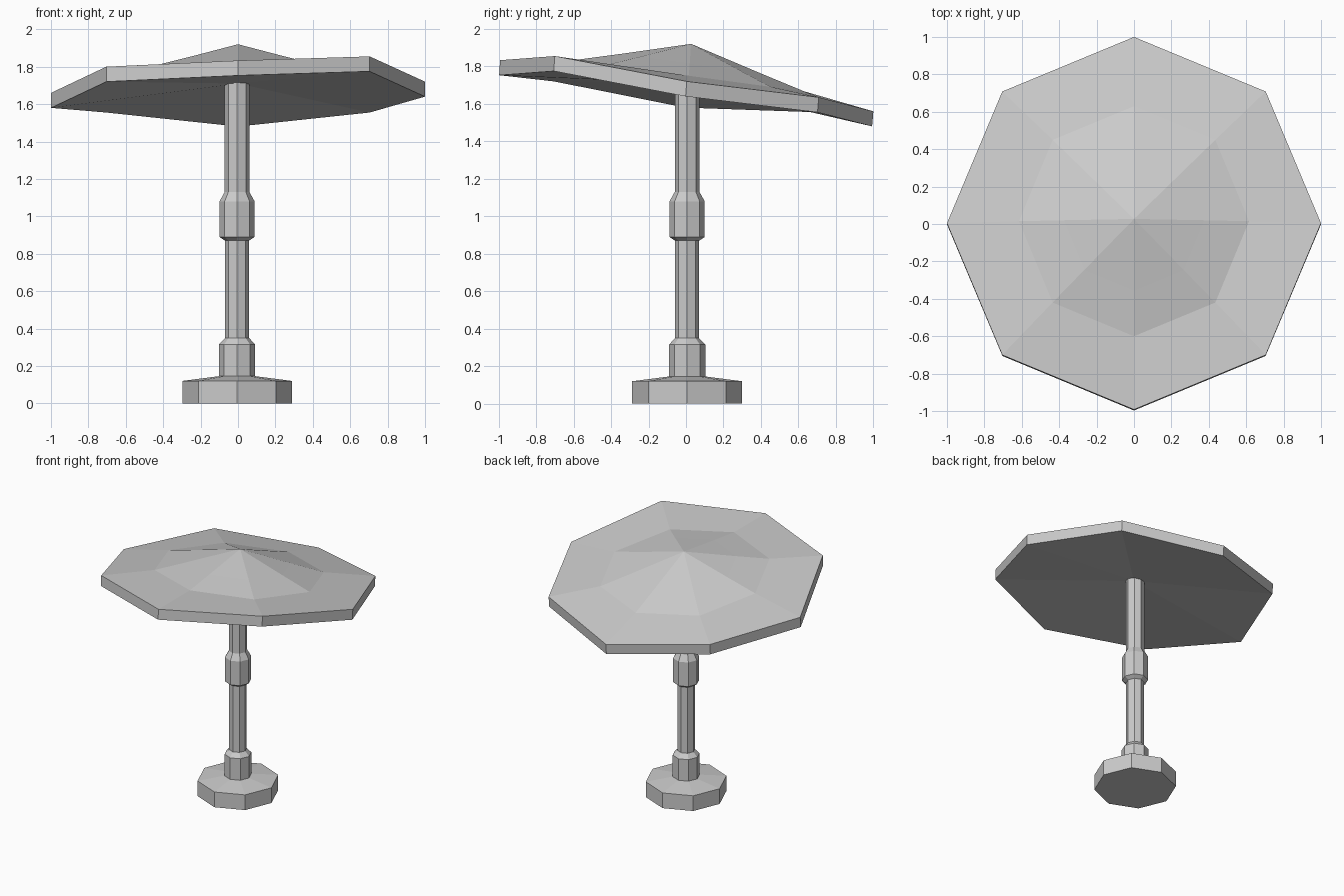
import bpy, bmesh
from math import cos, sin, pi

if "Cube" in bpy.data.objects:
    bpy.data.objects.remove(bpy.data.objects["Cube"])

N = 8


def make_object(name, bm):
    bmesh.ops.recalc_face_normals(bm, faces=bm.faces)
    mesh = bpy.data.meshes.new(name)
    bm.to_mesh(mesh)
    bm.free()
    obj = bpy.data.objects.new(name, mesh)
    bpy.context.collection.objects.link(obj)
    return obj


def bridge(bm, a, b):
    for i in range(N):
        j = (i + 1) % N
        bm.faces.new((a[i], a[j], b[j], b[i]))


def fan(bm, ring, centre):
    tip = bm.verts.new(centre)
    for i in range(N):
        bm.faces.new((ring[i], ring[(i + 1) % N], tip))


def ring(bm, radius, heights, cx=0, cy=0):
    return [bm.verts.new((cx + radius * cos(2 * pi * i / N),
                          cy + radius * sin(2 * pi * i / N), heights[i]))
            for i in range(N)]


def turned(name, profile):
    bm = bmesh.new()
    rings = [ring(bm, r, [z] * N, -0.005, 0.006) for r, z in profile]
    for a, b in zip(rings, rings[1:]):
        bridge(bm, a, b)
    bm.faces.new(rings[0])
    bm.faces.new(rings[-1])
    return make_object(name, bm)


# Weighted foot and the pole with its two collars
turned("base", [(0.293, 0), (0.293, 0.12), (0.1, 0.145)])
turned("pole", [(0.097, 0.14), (0.097, 0.315), (0.064, 0.35), (0.064, 0.87),
                (0.094, 0.89), (0.094, 1.08), (0.066, 1.13), (0.066, 1.72)])

# Tilted canopy: uneven rim, two inner rings, a peak and a shallow underside
rim_z = [1.72, 1.635, 1.56, 1.635, 1.66, 1.80, 1.833, 1.855]
bm = bmesh.new()
under = ring(bm, 0.995, [z - 0.08 for z in rim_z], 0, -0.002)
rim = ring(bm, 0.996, rim_z, 0, 0.004)
for v in (rim[0], rim[4], under[0], under[4]):
    v.co.x = 1.0 if v.co.x > 0 else -1.0


def inner(radius, lift, cy):
    zs = [1.70 + lift - 0.135 * radius * sin(2 * pi * i / N) for i in range(N)]
    return ring(bm, radius, zs, 0, cy)


mid = inner(0.615, 0.05, 0.015)
top = inner(0.375, 0.115, 0.02)
bridge(bm, under, rim)
bridge(bm, rim, mid)
bridge(bm, mid, top)
fan(bm, top, (0, 0.027, 1.92))
fan(bm, under, (0, 0, 1.71))
make_object("canopy", bm)
